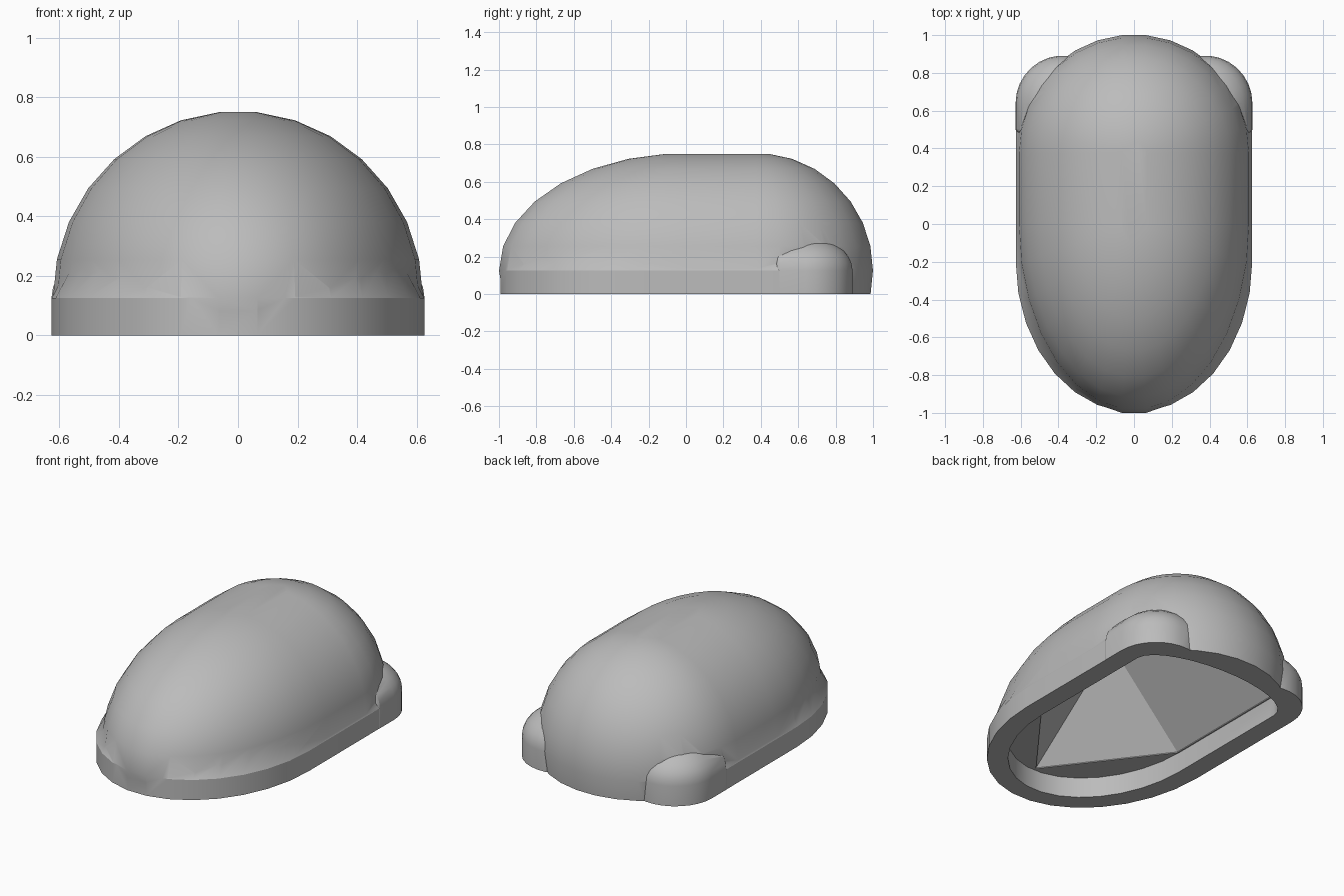
import bpy, bmesh
from math import sin, cos, radians

if "Cube" in bpy.data.objects:
    bpy.data.objects.remove(bpy.data.objects["Cube"], do_unlink=True)

grey = bpy.data.materials.new("plain grey")
grey.use_nodes = True
grey.diffuse_color = (0.5, 0.5, 0.5, 1)
grey.node_tree.nodes["Principled BSDF"].inputs["Base Color"].default_value = (0.5, 0.5, 0.5, 1)

EQUATOR = 0.125


def finish(name, bm):
    bmesh.ops.recalc_face_normals(bm, faces=bm.faces)
    mesh = bpy.data.meshes.new(name)
    bm.to_mesh(mesh)
    bm.free()
    mesh.materials.append(grey)
    ob = bpy.data.objects.new(name, mesh)
    bpy.context.scene.collection.objects.link(ob)
    return ob


def outline(scale, cx, rx, front, rear):
    """Stadium ring: a half ellipse at each end, given as (centre y, radius y)."""
    pts = []
    for (cy, ry), start in ((rear, 0), (front, 180)):
        for a in range(start, start + 181, 12):
            t = radians(a)
            pts.append((cx + rx * scale * cos(t), cy + ry * scale * sin(t)))
    return pts


def loft(name, levels, cx, rx, front, rear):
    """Closed solid through stadium rings at (scale, z) levels."""
    bm = bmesh.new()
    rings = [[bm.verts.new((x, y, z)) for x, y in outline(s, cx, rx, front, rear)]
             for s, z in levels]
    for low, high in zip(rings, rings[1:]):
        for i in range(len(low)):
            j = (i + 1) % len(low)
            bm.faces.new((low[i], low[j], high[j], high[i]))
    bm.faces.new(rings[0][::-1])
    bm.faces.new(rings[-1])
    return finish(name, bm)


def dome(rz, latitudes):
    return [(cos(radians(a)), EQUATOR + rz * sin(radians(a))) for a in latitudes]


def combine(target, tool, operation):
    mod = target.modifiers.new(operation.lower(), "BOOLEAN")
    mod.operation = operation
    mod.solver = "EXACT"
    mod.object = tool
    bpy.context.view_layer.objects.active = target
    bpy.ops.object.modifier_apply(modifier=mod.name)
    bpy.data.objects.remove(tool, do_unlink=True)


# Main domed shell, tucked in slightly below its widest level
body = loft("domed_shell", [(0.98, 0)] + dome(0.628, range(0, 85, 12)),
            0, 0.622, (0, 1.005), (0.375, 0.628))

# Wide skirt around the front and sides
skirt = loft("front_skirt", [(1, 0)] + dome(0.25, (0, 24, 48, 84)),
             0, 0.626, (-0.2, 0.797), (0.55, 0.05))
combine(body, skirt, "UNION")

# Rounded rear corners
for side in (-1, 1):
    bump = loft("rear_corner", [(1, 0)] + dome(0.18, range(0, 85, 12)),
                side * 0.375, 0.252, (0.5, 0.05), (0.64, 0.252))
    combine(body, bump, "UNION")

# Straight-walled recess in the underside
recess = loft("recess_cutter", [(1, -0.1), (1, EQUATOR)],
              0, 0.503, (-0.2, 0.68), (0.63, 0.2))
combine(body, recess, "DIFFERENCE")

# Tent-shaped hollow above the recess
bm = bmesh.new()
for x, y in ((0, -0.86), (0.495, -0.21), (0.495, 0.64), (0, 0.8), (-0.495, 0.64), (-0.495, -0.21)):
    for z in (0.08, EQUATOR + 0.005):
        bm.verts.new((x, y, z))
for y in (-0.2, 0.5):
    bm.verts.new((0, y, 0.64))
bmesh.ops.convex_hull(bm, input=bm.verts)
combine(body, finish("hollow_cutter", bm), "DIFFERENCE")

# Smooth curves, crisp creases
bpy.ops.object.select_all(action="DESELECT")
body.select_set(True)
bpy.context.view_layer.objects.active = body
bpy.ops.object.shade_smooth_by_angle(angle=radians(25))
